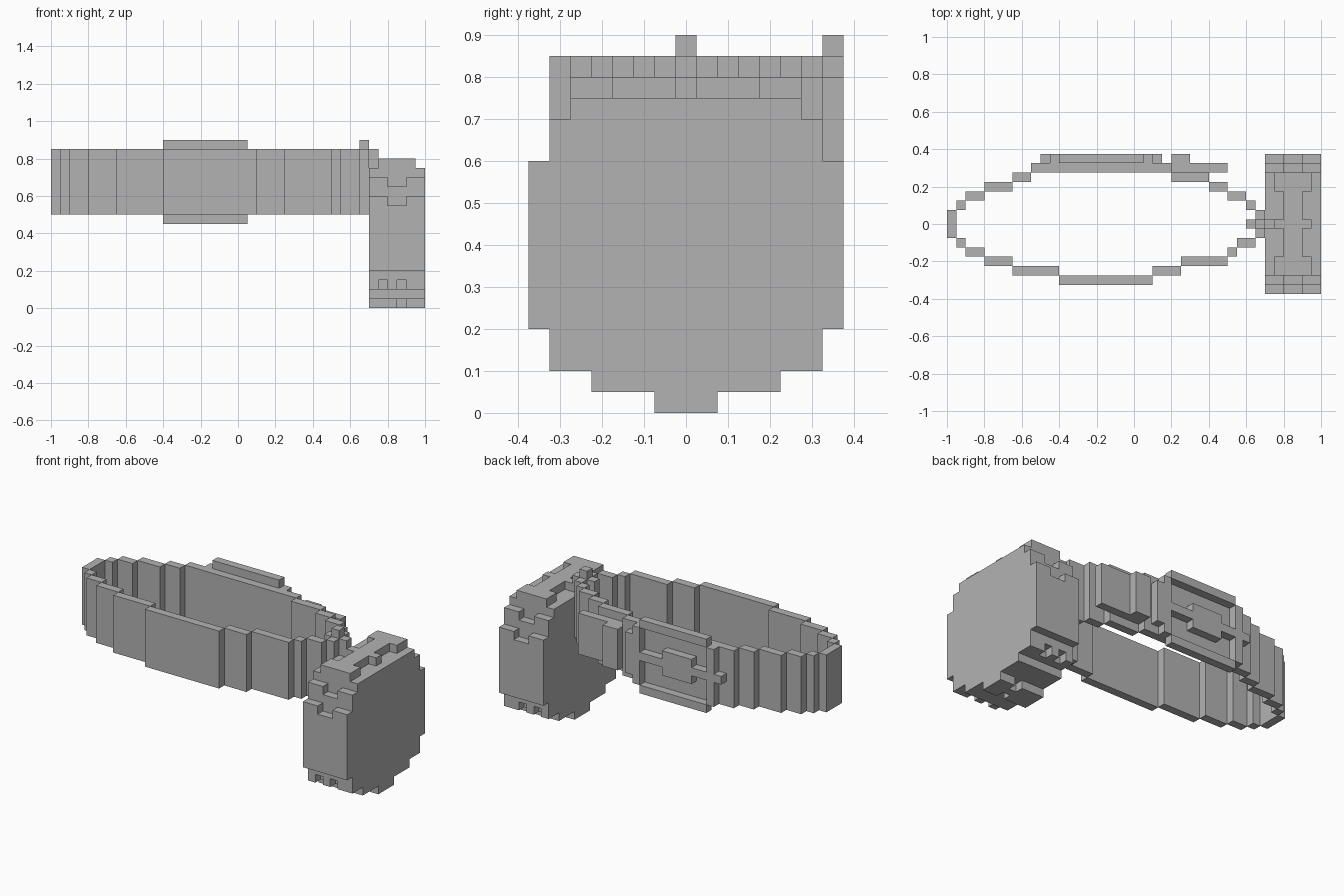
import bpy, bmesh
from mathutils import Vector

U = 0.05  # size of one building cube

if "Cube" in bpy.data.objects:
    bpy.data.objects.remove(bpy.data.objects["Cube"], do_unlink=True)

grey = bpy.data.materials.new("plain grey")
grey.use_nodes = True
colour = (0.45, 0.45, 0.45, 1)
grey.diffuse_color = colour
grey.node_tree.nodes["Principled BSDF"].inputs["Base Color"].default_value = colour


def block(x0, x1, y0, y1, z0, z1):
    """Grid cells of a box; ends are inclusive-exclusive, y cells centre on 0."""
    return {(x, y, z) for x in range(x0, x1) for y in range(y0, y1) for z in range(z0, z1)}


def mirror_y(cells):
    return cells | {(x, -y, z) for x, y, z in cells}


def build(name, cells):
    """Skin a set of cells with its outer faces only."""
    bm = bmesh.new()
    verts = {}

    def vert(p):
        key = tuple(round(c * 2) for c in p)
        if key not in verts:
            verts[key] = bm.verts.new(Vector(p) * U)
        return verts[key]

    for c in cells:
        mid = Vector((c[0] + 0.5, c[1], c[2] + 0.5))
        for axis in range(3):
            for s in (-1, 1):
                n = Vector((0, 0, 0))
                n[axis] = s
                if tuple(int(a + b) for a, b in zip(c, n)) in cells:
                    continue
                a, b = Vector((0, 0, 0)), Vector((0, 0, 0))
                a[(axis + 1) % 3] = 0.5
                b[(axis + 2) % 3] = 0.5 * s
                o = mid + n * 0.5
                bm.faces.new([vert(o - a - b), vert(o + a - b), vert(o + a + b), vert(o - a + b)])
    bmesh.ops.dissolve_limit(bm, angle_limit=0.01, verts=bm.verts, edges=bm.edges)
    mesh = bpy.data.meshes.new(name)
    bm.to_mesh(mesh)
    bm.free()
    mesh.materials.append(grey)
    obj = bpy.data.objects.new(name, mesh)
    bpy.context.collection.objects.link(obj)
    return obj


# Pouch: stacked layers of (half depth, bottom, top)
pouch = set()
for half, z0, z1 in ((1, 0, 1), (4, 1, 2), (6, 2, 4), (7, 4, 12), (6, 12, 14), (5, 14, 15)):
    pouch |= block(14, 20, -half, half + 1, z0, z1)
# Notches in the flap edge and along the bottom seam
notches = block(16, 18, -7, -6, 11, 12) | block(16, 18, -6, -5, 13, 14)
for x in (15, 17):
    notches |= block(x, x + 1, -6, -5, 2, 3)
notches |= block(17, 18, -1, 0, 0, 1)
pouch -= mirror_y(notches)
build("pouch", pouch)

# Raised strap across the pouch lid, with wide ends and a cross in the middle
strap = block(16, 18, -5, 6, 15, 16)
strap |= mirror_y(block(15, 19, -5, -3, 15, 16)) | block(15, 19, 0, 1, 15, 16)
build("lid_strap", strap)

# Belt: stepped oval ring, segments of (start x, end x, y cell)
front = ((-19, -18, -2), (-18, -16, -3), (-16, -13, -4), (-13, -8, -5), (-8, 2, -6),
         (2, 5, -5), (5, 10, -4), (10, 11, -3), (11, 13, -2))
back = ((-19, -18, 2), (-18, -16, 3), (-16, -13, 4), (-13, -11, 5), (-11, 4, 6),
        (4, 8, 5), (8, 10, 4), (10, 12, 3), (12, 13, 2))
belt = block(-20, -19, -1, 2, 10, 17) | block(13, 14, -1, 2, 10, 17)
for x0, x1, y in front + back:
    belt |= block(x0, x1, y, y + 1, 10, 17)
build("belt", belt)

# Free belt end and its keeper
build("belt_tail", block(4, 10, 6, 7, 11, 16))
build("belt_keeper", block(4, 6, 7, 8, 11, 16))

# Loop that hangs the pouch on the belt
loop = block(13, 14, 0, 1, 17, 18) | block(14, 15, 0, 1, 15, 17) | block(12, 13, 0, 1, 10, 17)
build("pouch_loop", loop)

# Buckle frame with rounded corners
frame = set()
for z in (9, 17):
    frame |= block(-8, 1, 7, 8, z, z + 1)
for x in (-9, 1):
    frame |= block(x, x + 1, 7, 8, 10, 17)
frame |= block(2, 3, 7, 8, 11, 16)
build("buckle_frame", frame)

# Buckle prong and centre plate
build("buckle_prong", block(-10, 1, 7, 8, 13, 14) - block(-9, -8, 7, 8, 13, 14)
      | block(-6, -2, 7, 8, 12, 15))
